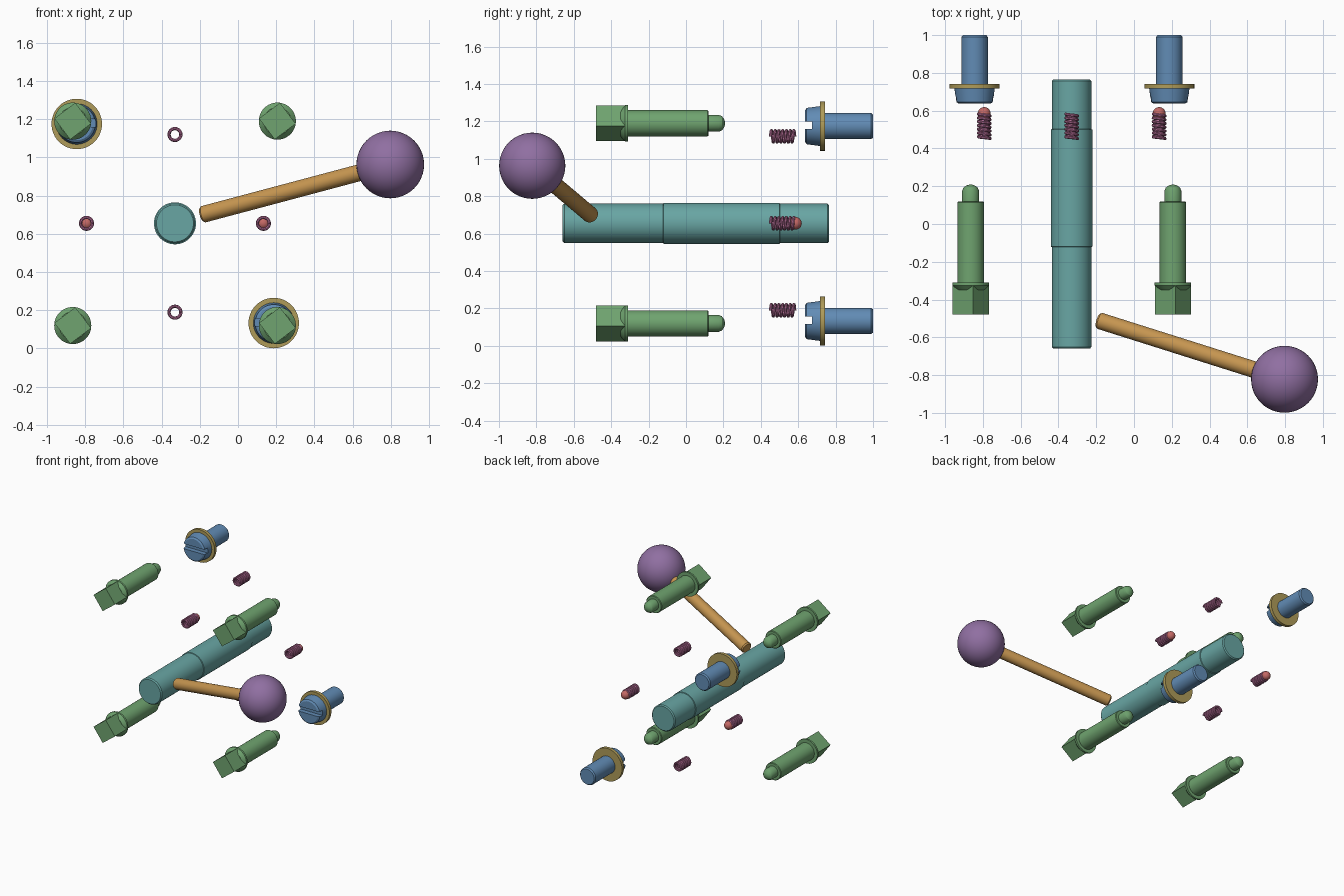
import bpy, bmesh, math
from mathutils import Vector, Matrix

if "Cube" in bpy.data.objects:
    bpy.data.objects.remove(bpy.data.objects["Cube"])

def material(name, rgb):
    m = bpy.data.materials.new(name)
    m.diffuse_color = (*rgb, 1)
    m.use_nodes = True
    m.node_tree.nodes["Principled BSDF"].inputs["Base Color"].default_value = m.diffuse_color
    return m

TEAL = material("teal", (0.14, 0.38, 0.37))
GREEN = material("green", (0.16, 0.37, 0.16))
BLUE = material("blue", (0.12, 0.26, 0.46))
BRASS = material("brass", (0.43, 0.33, 0.10))
PURPLE = material("purple", (0.28, 0.16, 0.36))
ORANGE = material("orange", (0.56, 0.30, 0.08))
PINK = material("pink", (0.48, 0.16, 0.32))
RED = material("red", (0.55, 0.14, 0.13))

def smooth(ob):
    bpy.ops.object.select_all(action='DESELECT')
    ob.select_set(True)
    bpy.context.view_layer.objects.active = ob
    bpy.ops.object.shade_smooth_by_angle(angle=math.radians(30))

def finish(bm, name, mat):
    bmesh.ops.recalc_face_normals(bm, faces=bm.faces)
    me = bpy.data.meshes.new(name)
    bm.to_mesh(me)
    bm.free()
    me.materials.append(mat)
    ob = bpy.data.objects.new(name, me)
    bpy.context.collection.objects.link(ob)
    smooth(ob)
    return ob

def add_lathe(bm, profile, closed=False, n=48):
    """Turn (radius, y) points around the y axis; open ends are capped."""
    rings = [[bm.verts.new((r * math.cos(2 * math.pi * i / n), y,
                            r * math.sin(2 * math.pi * i / n))) for i in range(n)]
             for r, y in profile]
    pairs = list(zip(rings, rings[1:]))
    if closed:
        pairs.append((rings[-1], rings[0]))
    else:
        bm.faces.new(rings[0])
        bm.faces.new(rings[-1])
    for a, b in pairs:
        for i in range(n):
            j = (i + 1) % n
            bm.faces.new((a[i], a[j], b[j], b[i]))

def lathe(name, profile, mat, x=0, z=0, closed=False):
    bm = bmesh.new()
    add_lathe(bm, profile, closed)
    ob = finish(bm, name, mat)
    ob.location = (x, 0, z)
    return ob

def sphere(name, centre, r, mat, u=48, v=24):
    bm = bmesh.new()
    bmesh.ops.create_uvsphere(bm, u_segments=u, v_segments=v, radius=r)
    ob = finish(bm, name, mat)
    ob.location = centre
    return ob

CX, CZ = -0.33, 0.655

# stepped spindle
lathe("spindle", [(0.097, -0.66), (0.105, -0.65), (0.105, -0.122), (0.110, -0.12),
                  (0.110, 0.50), (0.105, 0.502), (0.105, 0.757), (0.097, 0.765)], TEAL, CX, CZ)

# lever rod and ball knob
start, knob = Vector((-0.19, -0.51, 0.70)), Vector((0.797, -0.822, 0.963))
length = (knob - start).length
rod = lathe("lever_rod", [(0.036, 0), (0.044, 0.01), (0.044, length - 0.05)], ORANGE)
rod.rotation_euler = (knob - start).to_track_quat('Y', 'Z').to_euler()
rod.location = start
sphere("lever_knob", knob, 0.177, PURPLE)

# square-headed set screws
def square_screw(name, x, z):
    bm = bmesh.new()
    add_lathe(bm, [(0.072, -0.35), (0.097, -0.325), (0.097, -0.31), (0.070, -0.31),
                   (0.070, 0.115), (0.066, 0.12), (0.045, 0.12), (0.045, 0.175),
                   (0.038, 0.192), (0.022, 0.204), (0.008, 0.208)])
    turn = (Matrix.Translation((0, -0.396, 0)) @ Matrix.Rotation(math.radians(8), 4, 'Y')
            @ Matrix.Rotation(math.pi / 2, 4, 'X'))
    bmesh.ops.create_cone(bm, cap_ends=True, segments=4, radius1=0.097, radius2=0.097,
                          depth=0.168, matrix=turn)
    finish(bm, name, GREEN).location = (x, 0, z)

for side, x in (("left", -0.865), ("right", 0.206)):
    for level, z in (("lower", 0.12), ("upper", 1.19)):
        square_screw(f"square_screw_{level}_{side}", x, z)

# slotted screws with washers
def slotted_screw(tag, x, z):
    ob = lathe("slotted_screw_" + tag, [(0.085, 0.637), (0.097, 0.645), (0.107, 0.72),
               (0.070, 0.722), (0.070, 0.99), (0.062, 1.0)], BLUE, x, z)
    bpy.ops.mesh.primitive_cube_add(size=1, location=(x, 0.64, z + 0.005))
    cutter = bpy.context.object
    cutter.scale = (0.4, 0.07, 0.04)
    cutter.hide_render = True
    mod = ob.modifiers.new("slot", 'BOOLEAN')
    mod.object = cutter
    mod.operation = 'DIFFERENCE'
    mod.solver = 'EXACT'
    bpy.context.view_layer.objects.active = ob
    bpy.ops.object.modifier_apply(modifier=mod.name)
    bpy.data.objects.remove(cutter)
    smooth(ob)
    lathe("washer_" + tag, [(0.068, 0.717), (0.132, 0.717), (0.132, 0.742), (0.068, 0.742)],
          BRASS, x, z, closed=True)

slotted_screw("upper_left", -0.844, 1.175)
slotted_screw("lower_right", 0.187, 0.133)

# coil springs
def spring(name, x, z, turns=6.5, r=0.031, y0=0.452, y1=0.582):
    steps = int(turns * 24)
    cu = bpy.data.curves.new(name, 'CURVE')
    cu.dimensions = '3D'
    cu.bevel_depth = 0.0085
    cu.bevel_resolution = 2
    cu.use_fill_caps = True
    sp = cu.splines.new('POLY')
    sp.points.add(steps)
    for i, p in enumerate(sp.points):
        a = 2 * math.pi * i / 24
        p.co = (r * math.cos(a), y0 + (y1 - y0) * i / steps, r * math.sin(a), 1)
    cu.materials.append(PINK)
    ob = bpy.data.objects.new(name, cu)
    bpy.context.collection.objects.link(ob)
    ob.location = (x, 0, z)
    bpy.ops.object.select_all(action='DESELECT')
    ob.select_set(True)
    bpy.context.view_layer.objects.active = ob
    bpy.ops.object.convert(target='MESH')
    smooth(bpy.context.object)

for tag, dx, dz in (("top", 0, 0.465), ("bottom", 0, -0.465), ("left", -0.463, 0), ("right", 0.463, 0)):
    spring("spring_" + tag, CX + dx, CZ + dz)
    if dx:  # detent balls sit on the side springs
        sphere("detent_ball_" + tag, (CX + dx, 0.585, CZ), 0.034, RED, 24, 12)
